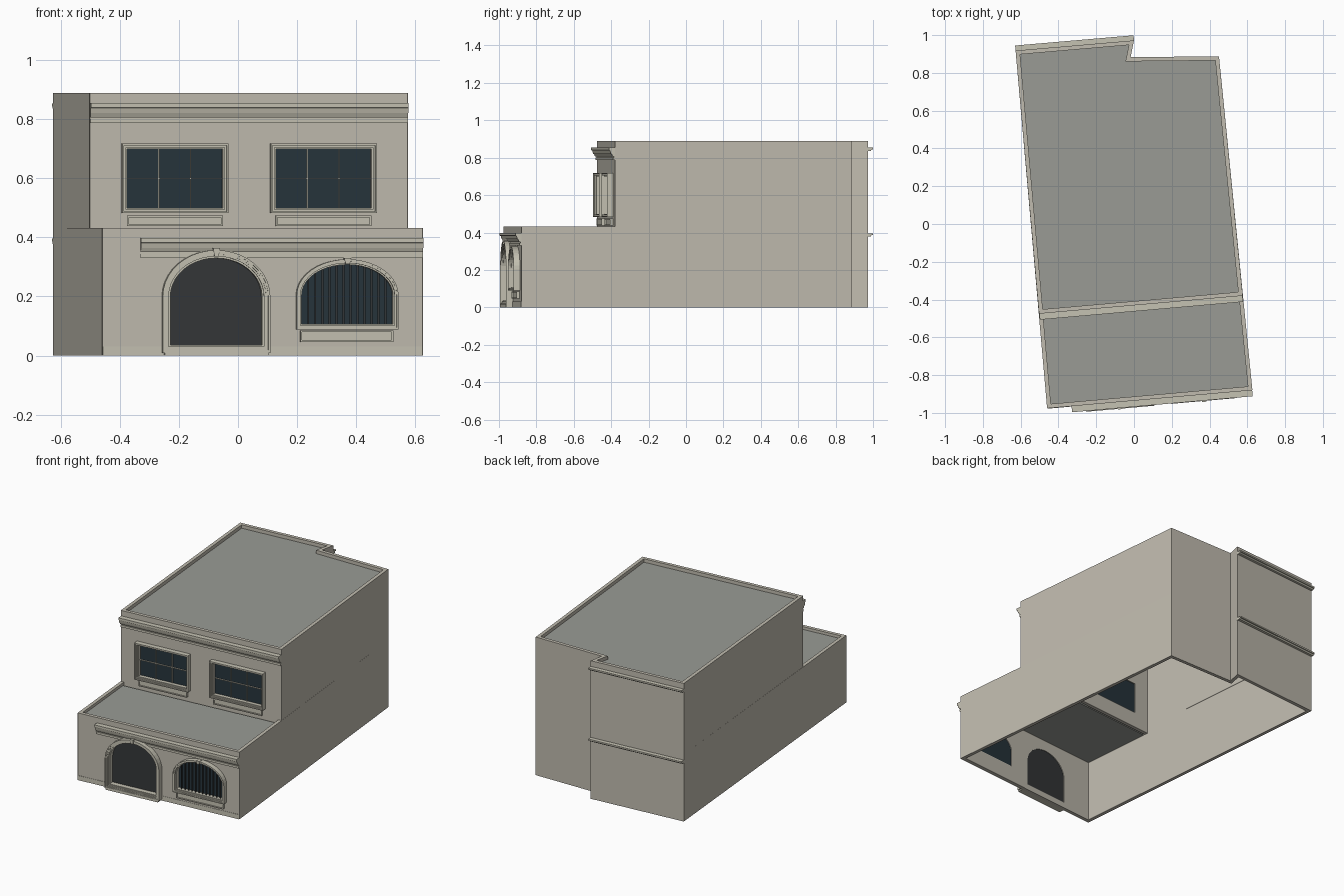
import bpy, bmesh, math
from mathutils import Matrix, Vector

if "Cube" in bpy.data.objects:
    bpy.data.objects.remove(bpy.data.objects["Cube"])


def material(name, r, g, b):
    m = bpy.data.materials.new(name)
    m.diffuse_color = (r, g, b, 1)
    m.use_nodes = True
    m.node_tree.nodes["Principled BSDF"].inputs["Base Color"].default_value = m.diffuse_color
    return m


WALL = material("wall_stucco", 0.53, 0.50, 0.43)
TRIM = material("trim_stone", 0.56, 0.54, 0.45)
ROOF = material("roof_grey", 0.32, 0.33, 0.30)
GLASS = material("dark_glass", 0.02, 0.035, 0.045)
DOOR = material("dark_door", 0.035, 0.038, 0.04)

PLAN = Matrix.Identity(3)                                   # (x, y) outline, extruded in z
FACE = Matrix(((1, 0, 0), (0, 0, -1), (0, 1, 0)))           # (x, z) outline, extruded in -y
PROFILE = Matrix(((0, 0, -1), (-1, 0, 0), (0, 1, 0)))       # (projection, z), extruded in x


def extrude(name, loops, depth, basis, offset, mat, frame=Matrix.Identity(4)):
    """Filled outline (inner loops become holes), extruded evenly about offset."""
    cu = bpy.data.curves.new(name, 'CURVE')
    cu.dimensions, cu.fill_mode, cu.extrude = '2D', 'BOTH', depth / 2
    for pts in loops:
        sp = cu.splines.new('POLY')
        sp.points.add(len(pts) - 1)
        for p, q in zip(sp.points, pts):
            p.co = (q[0], q[1], 0, 1)
        sp.use_cyclic_u = True
    tmp = bpy.data.objects.new(name + "_curve", cu)
    bpy.context.collection.objects.link(tmp)
    dg = bpy.context.evaluated_depsgraph_get()
    me = bpy.data.meshes.new_from_object(tmp.evaluated_get(dg))
    bpy.data.objects.remove(tmp)
    bm = bmesh.new()
    bm.from_mesh(me)
    bmesh.ops.remove_doubles(bm, verts=bm.verts, dist=1e-5)
    bmesh.ops.recalc_face_normals(bm, faces=bm.faces)
    for f in bm.faces:
        f.smooth = False
    bm.to_mesh(me)
    bm.free()
    me.materials.clear()
    me.materials.append(mat)
    ob = bpy.data.objects.new(name, me)
    bpy.context.collection.objects.link(ob)
    ob.matrix_world = frame @ Matrix.Translation(offset) @ basis.to_4x4()
    return ob


def slab(name, loops, z0, z1, mat):
    return extrude(name, loops, z1 - z0, PLAN, (0, 0, (z0 + z1) / 2), mat)


def panel(name, loops, y0, y1, mat, frame):
    return extrude(name, loops, y1 - y0, FACE, (0, (y0 + y1) / 2, 0), mat, frame)


def moulding(name, prof, x0, x1, frame):
    return extrude(name, [prof], x1 - x0, PROFILE, ((x0 + x1) / 2, 0, 0), TRIM, frame)


def facade(a, b, origin=None):
    """Frame with x along the wall, y into the building, origin where world x = 0."""
    d = (b - a).normalized()
    o = origin if origin is not None else a - d * (a.x / d.x)
    return Matrix(((d.x, -d.y, 0, o.x), (d.y, d.x, 0, o.y), (0, 0, 1, 0), (0, 0, 0, 1)))


def inset(poly, t):
    out = []
    for i, p in enumerate(poly):
        e0 = (p - poly[i - 1]).normalized()
        e1 = (poly[(i + 1) % len(poly)] - p).normalized()
        n0, n1 = Vector((-e0.y, e0.x)), Vector((-e1.y, e1.x))
        out.append(p + (n0 + n1) * (t / (1 + n0.dot(n1))))
    return out


def rect(x0, x1, z0, z1, o=0):
    return [(x0 - o, z0 - o), (x1 + o, z0 - o), (x1 + o, z1 + o), (x0 - o, z1 + o)]


def arch(x0, x1, z0, zs, zt, o=0, n=20):
    """Opening with straight jambs up to zs and an elliptical head up to zt."""
    c, a, b = (x0 + x1) / 2, (x1 - x0) / 2 + o, zt - zs + o
    head = [(c + a * math.cos(math.pi * i / n), zs + b * math.sin(math.pi * i / n))
            for i in range(n + 1)]
    return [(x0 - o, z0 - o), (x1 + o, z0 - o)] + head


def surround(name, shape, args, steps, frame):
    """Stepped frame made of nested rings: (inner offset, outer offset, projection)."""
    for i, (a, b, p) in enumerate(steps):
        panel(f"{name}_{i}", [shape(*args, o=b), shape(*args, o=a)], -p, 0.004, TRIM, frame)


# Footprint corners
FL, FR = Vector((-0.46, -0.976)), Vector((0.627, -0.88))
UL, UR = Vector((-0.503, -0.475)), Vector((0.576, -0.38))
BACK = [Vector(p) for p in ((0.45, 0.888), (-0.018, 0.883), (0.0, 0.972), (-0.627, 0.918))]
T = 0.022
LOW, HIGH = 0.432, 0.89
lower, upper = facade(FL, FR), facade(UL, UR)
rear = facade(BACK[2], BACK[3], BACK[2])

# Side and back walls of both storeys, open to the front
for name, poly, z0, z1 in (("lower_walls", [FR] + BACK + [FL], 0, LOW),
                           ("upper_walls", [UR] + BACK + [UL], LOW, HIGH)):
    slab(name, [poly + inset(poly, T)[::-1]], z0, z1, WALL)

# Roof and terrace, sunk behind the parapets
slab("roof", [inset([UR] + BACK + [UL], 0.012)], 0.852, 0.868, ROOF)
slab("terrace", [inset([FL, FR, UR, UL], 0.010)], 0.398, 0.414, ROOF)

# Front walls with openings
door = (-0.232, 0.080, 0.036, 0.20, 0.33)
window = (0.215, 0.525, 0.107, 0.205, 0.308)
uppers = [(-0.378, -0.053, 0.50, 0.70), (0.127, 0.452, 0.50, 0.70)]
panel("lower_front_wall", [rect(FL.x, FR.x + 0.001, 0, LOW), arch(*door), arch(*window)],
      0, T, WALL, lower)
panel("upper_front_wall", [rect(UL.x, UR.x + 0.001, 0.398, HIGH)] + [rect(*w) for w in uppers],
      0, T, WALL, upper)
panel("front_plinth", [rect(FL.x, FR.x, 0, 0.03)], -0.002, 0.002, TRIM, lower)

# Arched door with threshold and surround
panel("door_leaf", [arch(*door, o=0.004)], 0.010, 0.018, DOOR, lower)
surround("door_surround", arch, door,
         [(0, 0.006, 0.022), (0.006, 0.013, 0.028), (0.013, 0.020, 0.032), (0.020, 0.027, 0.036)],
         lower)
panel("door_threshold", [rect(-0.252, 0.10, 0, 0.018)], -0.036, 0.004, TRIM, lower)

# Arched window with vertical bars
panel("arched_glass", [arch(*window, o=0.004)], 0.010, 0.018, GLASS, lower)
surround("arched_window_surround", arch, window,
         [(0, 0.005, 0.018), (0.005, 0.012, 0.030), (0.012, 0.018, 0.034)], lower)
cx, half = (window[0] + window[1]) / 2, (window[1] - window[0]) / 2
for i in range(1, 13):
    x = window[0] + 2 * half * i / 13
    top = window[3] + (window[4] - window[3]) * math.sqrt(1 - ((x - cx) / half) ** 2)
    panel(f"window_bar_{i}", [rect(x - 0.003, x + 0.003, window[2], top)], -0.004, 0.003, DOOR, lower)

# Keystones
for name, c, z0, z1 in (("door_keystone", -0.076, 0.336, 0.364),
                        ("window_keystone", cx, 0.310, 0.330)):
    panel(name, [[(c - 0.007, z0), (c + 0.007, z0), (c + 0.012, z1), (c - 0.012, z1)]],
          -0.039, 0.004, TRIM, lower)

# Upper windows: glass, frame and glazing bars
for k, w in enumerate(uppers):
    x0, x1, z0, z1 = w
    panel(f"upper_glass_{k}", [rect(*w, o=0.004)], 0.008, 0.016, GLASS, upper)
    surround(f"upper_window_frame_{k}", rect, w,
             [(0, 0.005, 0.016), (0.005, 0.012, 0.026), (0.012, 0.018, 0.032)], upper)
    for i in (1, 2):
        x = x0 + (x1 - x0) * i / 3
        panel(f"mullion_{k}_{i}", [rect(x - 0.002, x + 0.002, z0, z1)], 0.001, 0.009, TRIM, upper)
    zm = (z0 + z1) / 2
    panel(f"transom_{k}", [rect(x0, x1, zm - 0.002, zm + 0.002)], 0.001, 0.009, TRIM, upper)

# Apron panels below the windows
aprons = [("arched_apron", (0.211, 0.527, 0.046, 0.085), lower)]
aprons += [(f"upper_apron_{k}", (w[0], w[1], 0.438, 0.474), upper) for k, w in enumerate(uppers)]
for name, r, frame in aprons:
    panel(name, [rect(*r)], -0.010, 0.004, TRIM, frame)
    panel(name + "_border", [rect(*r), rect(*r, o=-0.006)], -0.016, 0.004, TRIM, frame)


# Stepped cornices on the front
def cornice(top):
    return [(-0.004, top - 0.068), (0.009, top - 0.068), (0.009, top - 0.054), (0.004, top - 0.054),
            (0.004, top - 0.048), (0.012, top - 0.048), (0.018, top - 0.034), (0.022, top - 0.034),
            (0.026, top - 0.017), (0.032, top - 0.015), (0.032, top), (-0.004, top)]


moulding("lower_cornice", cornice(0.398), -0.332, FR.x + 0.001, lower)
moulding("upper_cornice", cornice(0.855), UL.x, UR.x + 0.001, upper)

# Bands on the projecting rear wall
for name, z in (("rear_band_lower", 0.378), ("rear_band_upper", 0.836)):
    moulding(name, [(-0.004, z), (0.016, z), (0.020, z + 0.008), (0.027, z + 0.008),
                    (0.027, z + 0.018), (-0.004, z + 0.018)],
             0, (BACK[3] - BACK[2]).length, rear)
